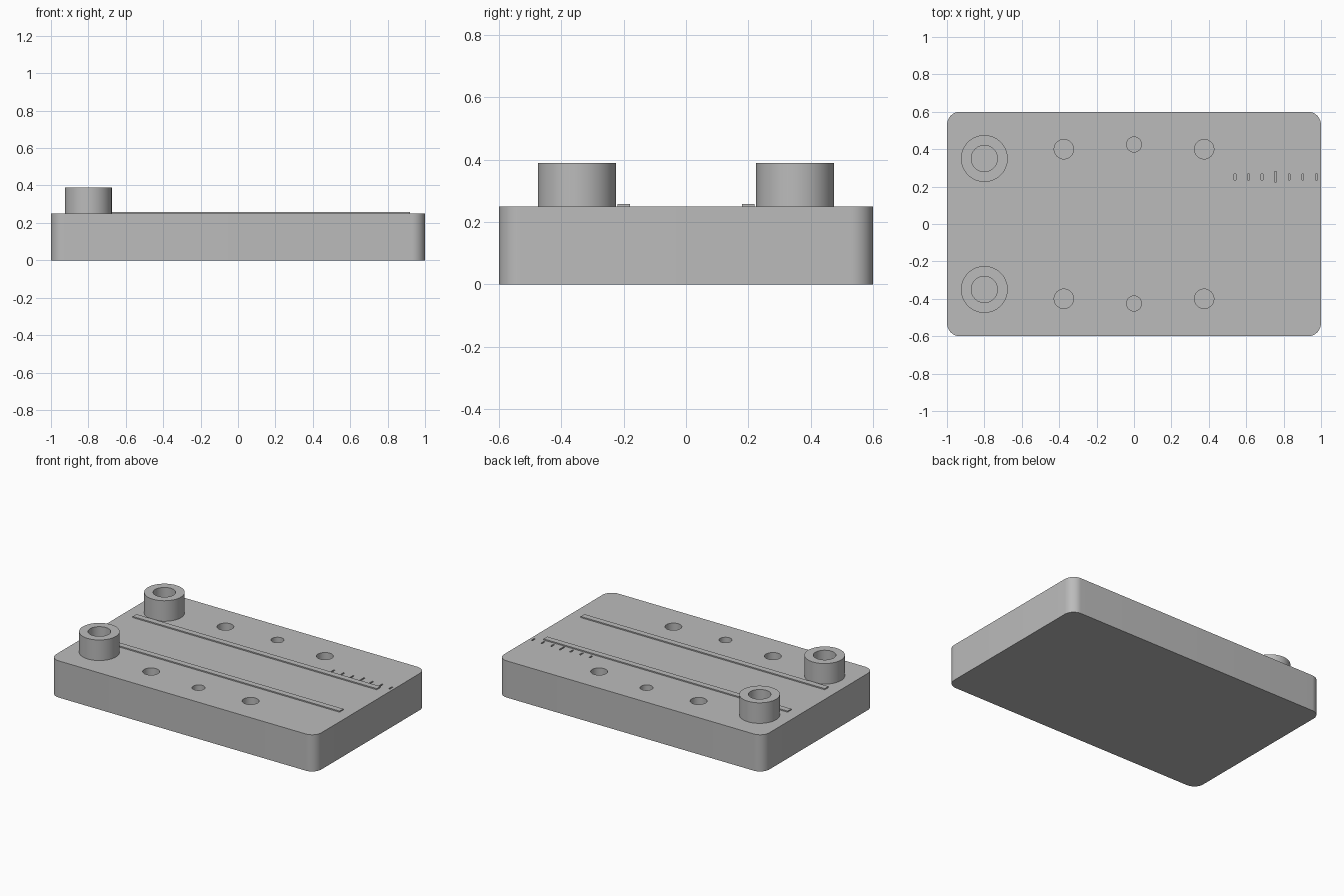
import bpy, bmesh, math

if "Cube" in bpy.data.objects:
    bpy.data.objects.remove(bpy.data.objects["Cube"], do_unlink=True)

TOP = 0.25
grey = bpy.data.materials.new("plain grey")
grey.use_nodes = True
grey.diffuse_color = (0.5, 0.5, 0.5, 1)
grey.node_tree.nodes["Principled BSDF"].inputs["Base Color"].default_value = (0.5, 0.5, 0.5, 1)


def make(name, bm):
    bmesh.ops.recalc_face_normals(bm, faces=bm.faces)
    mesh = bpy.data.meshes.new(name)
    bm.to_mesh(mesh)
    bm.free()
    obj = bpy.data.objects.new(name, mesh)
    bpy.context.collection.objects.link(obj)
    mesh.materials.append(grey)
    return obj


def prism(bm, outline, z0, z1):
    face = bm.faces.new([bm.verts.new((x, y, z0)) for x, y in outline])
    up = bmesh.ops.extrude_face_region(bm, geom=[face])["geom"]
    bmesh.ops.translate(bm, vec=(0, 0, z1 - z0),
                        verts=[v for v in up if isinstance(v, bmesh.types.BMVert)])


def rect(x0, x1, y0, y1):
    return [(x0, y0), (x1, y0), (x1, y1), (x0, y1)]


def circle(x, y, r, n=48):
    return [(x + r * math.cos(math.tau * i / n), y + r * math.sin(math.tau * i / n)) for i in range(n)]


def smooth(obj):
    bpy.ops.object.select_all(action="DESELECT")
    obj.select_set(True)
    bpy.context.view_layer.objects.active = obj
    bpy.ops.object.shade_smooth_by_angle(angle=math.radians(35))


def cut(obj, bm):
    # subtract the shapes in bm, bake the result and drop the cutter
    cutter = make("cutter", bm)
    cutter.hide_render = True
    mod = obj.modifiers.new("cut", "BOOLEAN")
    mod.object, mod.operation, mod.solver = cutter, "DIFFERENCE", "EXACT"
    bpy.context.view_layer.objects.active = obj
    bpy.ops.object.modifier_apply(modifier=mod.name)
    bpy.data.objects.remove(cutter, do_unlink=True)


# base plate with rounded vertical corners
R = 0.07
outline = []
for corner, (sx, sy) in enumerate([(1, 1), (-1, 1), (-1, -1), (1, -1)]):
    for i in range(13):
        a = math.pi / 2 * (corner + i / 12)
        outline.append((sx * (1 - R) + R * math.cos(a), sy * (0.6 - R) + R * math.sin(a)))
bm = bmesh.new()
prism(bm, outline, 0, TOP)
plate = make("base_plate", bm)

# blind holes in two rows, and the engraved scale beside the left rail
bm = bmesh.new()
for side in (-1, 1):
    for x, y, r in [(-0.375, 0.4, 0.052), (0, 0.425, 0.04), (0.375, 0.4, 0.052)]:
        prism(bm, circle(x, side * y, r), TOP - 0.15, TOP + 0.05)
for i in range(7):
    x = 0.54 + 0.0725 * i
    half = 0.028 if i == 3 else 0.016
    prism(bm, rect(x - 0.005, x + 0.005, 0.252 - half, 0.252 + half), TOP - 0.01, TOP + 0.05)
cut(plate, bm)
smooth(plate)

for side, label in ((-1, "front"), (1, "back")):
    # thin guide rail
    bm = bmesh.new()
    prism(bm, rect(-0.92, 0.92, side * 0.2 - 0.02, side * 0.2 + 0.02), TOP - 0.01, TOP + 0.008)
    make(label + "_rail", bm)

    # hollow boss
    bm = bmesh.new()
    prism(bm, circle(-0.8, side * 0.35, 0.125, 64), TOP - 0.01, 0.39)
    boss = make(label + "_boss", bm)
    bm = bmesh.new()
    prism(bm, circle(-0.8, side * 0.35, 0.07), TOP - 0.05, 0.45)
    cut(boss, bm)
    smooth(boss)
